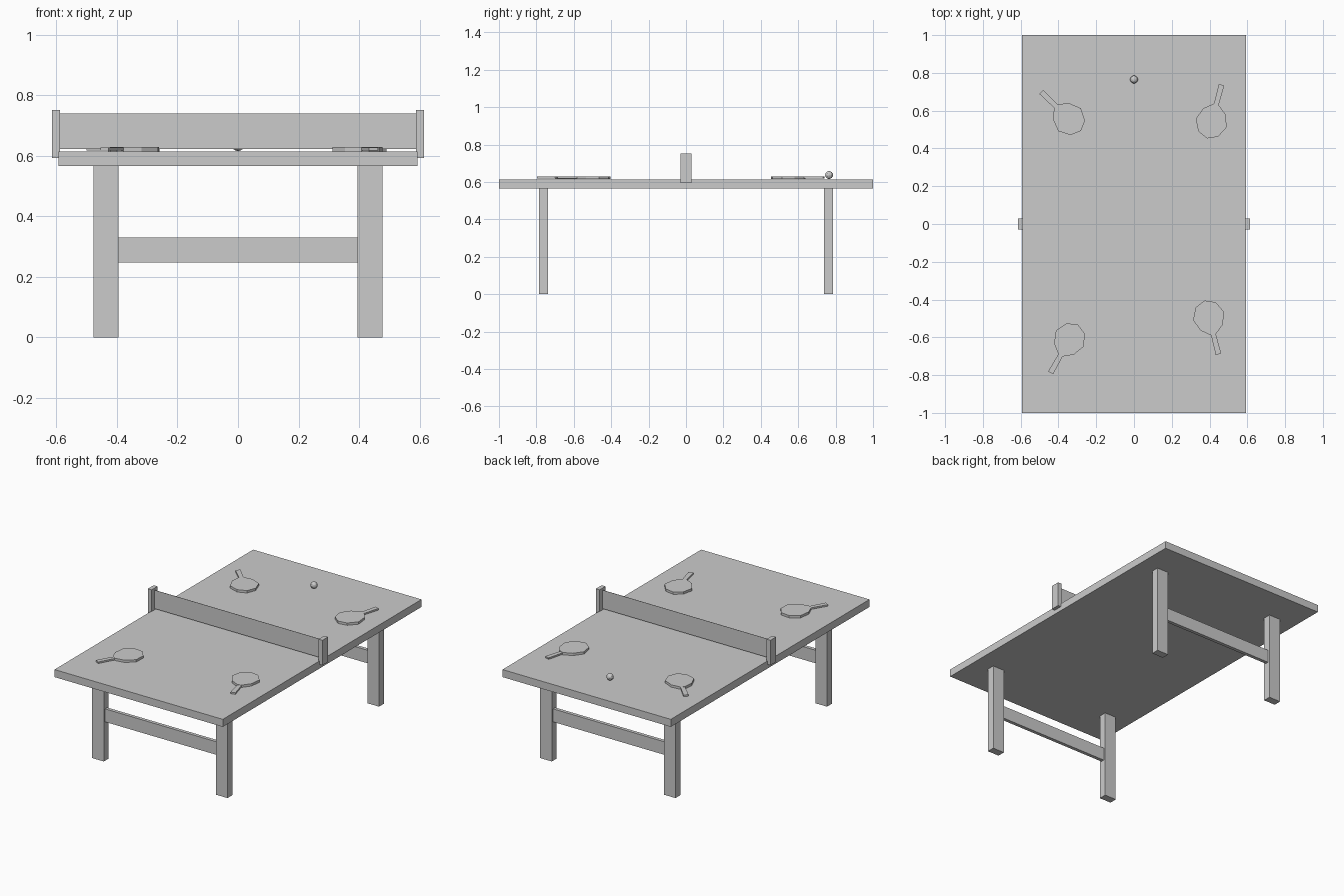
import bpy, bmesh
from math import atan2, sin, cos
from mathutils import Vector

if "Cube" in bpy.data.objects:
    bpy.data.objects.remove(bpy.data.objects["Cube"])


def finish(name, bm):
    bmesh.ops.recalc_face_normals(bm, faces=bm.faces)
    mesh = bpy.data.meshes.new(name)
    bm.to_mesh(mesh)
    bm.free()
    obj = bpy.data.objects.new(name, mesh)
    bpy.context.collection.objects.link(obj)
    return obj


def box(name, x0, x1, y0, y1, z0, z1):
    bm = bmesh.new()
    bmesh.ops.create_cube(bm, size=1)
    bmesh.ops.scale(bm, vec=(x1 - x0, y1 - y0, z1 - z0), verts=bm.verts)
    bmesh.ops.translate(bm, vec=((x0 + x1) / 2, (y0 + y1) / 2, (z0 + z1) / 2), verts=bm.verts)
    return finish(name, bm)


def prism(name, points, z0, z1, loc, angle):
    c, s = cos(angle), sin(angle)
    bm = bmesh.new()
    face = bm.faces.new([bm.verts.new((loc[0] + u * c - v * s, loc[1] + u * s + v * c, z0))
                         for u, v in points])
    ext = bmesh.ops.extrude_face_region(bm, geom=[face], use_keep_orig=True)
    top = [g for g in ext["geom"] if isinstance(g, bmesh.types.BMVert)]
    bmesh.ops.translate(bm, vec=(0, 0, z1 - z0), verts=top)
    return finish(name, bm)


# table top
TOP = 0.614
box("table_top", -0.593, 0.593, -1, 1, 0.566, TOP)

# legs and crossbars
for end, sy in (("front", -1), ("back", 1)):
    y0, y1 = sorted((sy * 0.738, sy * 0.787))
    for side, sx in (("left", -1), ("right", 1)):
        x0, x1 = sorted((sx * 0.395, sx * 0.477))
        box(f"{end}_{side}_leg", x0, x1, y0, y1, 0, 0.566)
    ym = sy * 0.7625
    box(f"{end}_crossbar", -0.395, 0.395, ym - 0.011, ym + 0.011, 0.247, 0.33)

# net posts and thin net
box("left_net_post", -0.615, -0.588, -0.029, 0.029, 0.593, 0.752)
box("right_net_post", 0.588, 0.615, -0.029, 0.029, 0.593, 0.752)
box("net", -0.589, 0.589, -0.001, 0.001, 0.622, 0.74)

# paddles: head outline mirrored about the handle axis, plus a thinner handle
half = [(-0.069, 0.0545), (-0.008, 0.085), (0.056, 0.06), (0.094, 0.013)]
head = [(-0.093, 0)] + half + [(u, -v) for u, v in reversed(half)]
handle = [(0.092, 0.013), (0.201, 0.015), (0.201, -0.015), (0.092, -0.013)]
paddles = {
    "back_left": ((-0.347, 0.558), (-0.489, 0.698)),
    "back_right": ((0.411, 0.543), (0.463, 0.735)),
    "front_left": ((-0.343, -0.613), (-0.442, -0.789)),
    "front_right": ((0.397, -0.495), (0.447, -0.688)),
}
for name, (centre, tip) in paddles.items():
    d = Vector(tip) - Vector(centre)
    angle = atan2(d.y, d.x)
    prism(f"{name}_paddle_head", head, TOP + 0.001, 0.63, centre, angle)
    prism(f"{name}_paddle_handle", handle, 0.618, 0.628, centre, angle)

# ball
bm = bmesh.new()
bmesh.ops.create_uvsphere(bm, u_segments=12, v_segments=8, radius=0.021)
bmesh.ops.translate(bm, vec=(0, 0.765, TOP + 0.023), verts=bm.verts)
finish("ball", bm)
